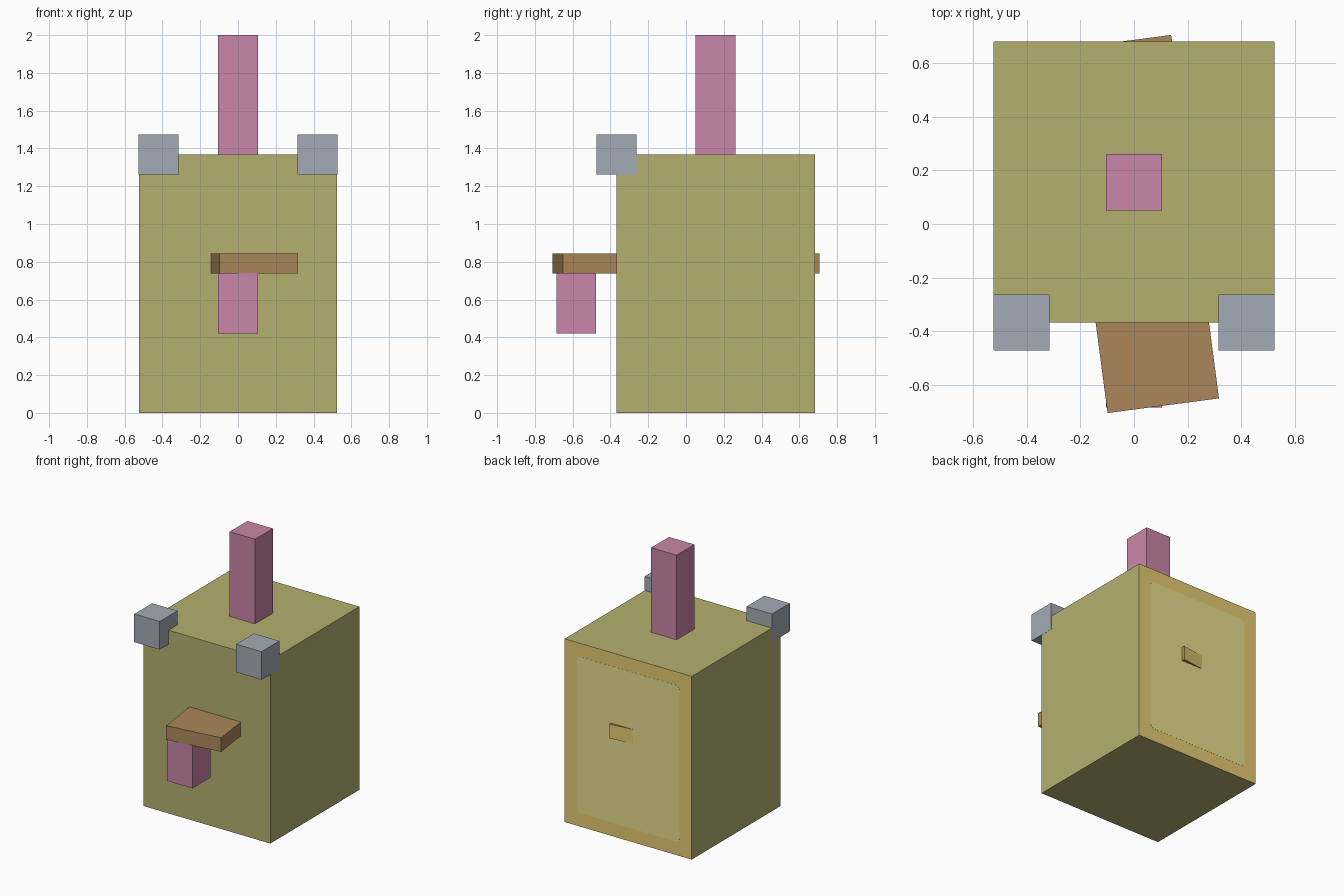
import bpy, bmesh, math
from mathutils import Matrix

if "Cube" in bpy.data.objects:
    bpy.data.objects.remove(bpy.data.objects["Cube"])


def material(name, r, g, b):
    lin = [((c / 255 + 0.055) / 1.055) ** 2.4 for c in (r, g, b)]
    m = bpy.data.materials.new(name)
    m.diffuse_color = (*lin, 1)
    m.use_nodes = True
    m.node_tree.nodes["Principled BSDF"].inputs["Base Color"].default_value = m.diffuse_color
    return m


olive = material("olive", 181, 176, 112)
pale_yellow = material("pale yellow", 228, 221, 141)
gold = material("gold", 228, 202, 113)
brown = material("brown", 171, 135, 90)
pink = material("pink", 202, 134, 168)
grey = material("grey", 163, 171, 182)


def finish(name, bm, mats):
    mesh = bpy.data.meshes.new(name)
    bm.to_mesh(mesh)
    bm.free()
    for m in mats:
        mesh.materials.append(m)
    obj = bpy.data.objects.new(name, mesh)
    bpy.context.collection.objects.link(obj)
    return obj


def box(name, center, size, mats, turn=0.0):
    """Box whose rear face takes the second material, if there is one."""
    bm = bmesh.new()
    bmesh.ops.create_cube(bm, size=1, matrix=Matrix.Diagonal((*size, 1)))
    bm.normal_update()
    for f in bm.faces:
        f.material_index = int(len(mats) > 1 and f.normal.y > 0.9)
    bm.transform(Matrix.Translation(center) @ Matrix.Rotation(turn, 4, 'Z'))
    return finish(name, bm, mats)


# Main block with gold rear face
box("body", (0, 0.157, 0.684), (1.05, 1.05, 1.368), [olive, gold])

# Thin rear panel with rounded corners
bm = bmesh.new()
w, z0, z1, r = 0.425, 0.1, 1.268, 0.035
pts = []
for cx, cz, start in ((w - r, z1 - r, 0), (r - w, z1 - r, 90),
                      (r - w, z0 + r, 180), (w - r, z0 + r, 270)):
    for k in range(4):
        a = math.radians(start + 30 * k)
        pts.append(bm.verts.new((cx + r * math.cos(a), 0.6815, cz + r * math.sin(a))))
face = bm.faces.new(pts)
ext = bmesh.ops.extrude_face_region(bm, geom=[face])
bmesh.ops.translate(bm, vec=(0, 0.0013, 0),
                    verts=[v for v in ext["geom"] if isinstance(v, bmesh.types.BMVert)])
bmesh.ops.recalc_face_normals(bm, faces=bm.faces)
finish("rear_panel", bm, [pale_yellow])

# Small blocks on the front top corners
for side, label in ((-1, "left"), (1, "right")):
    box(label + "_corner_block", (side * 0.421, -0.368, 1.368), (0.21, 0.21, 0.21), [grey])

# Top post and hanging front post
box("top_post", (0, 0.156, 1.684), (0.21, 0.21, 0.632), [pink])
box("front_post", (0, -0.581, 0.581), (0.21, 0.21, 0.32), [pink])

# Skewed plank running through the body, tip showing at the rear
box("plank", (0.02, 0, 0.79), (0.42, 1.37, 0.105), [brown, gold], math.radians(7.5))
